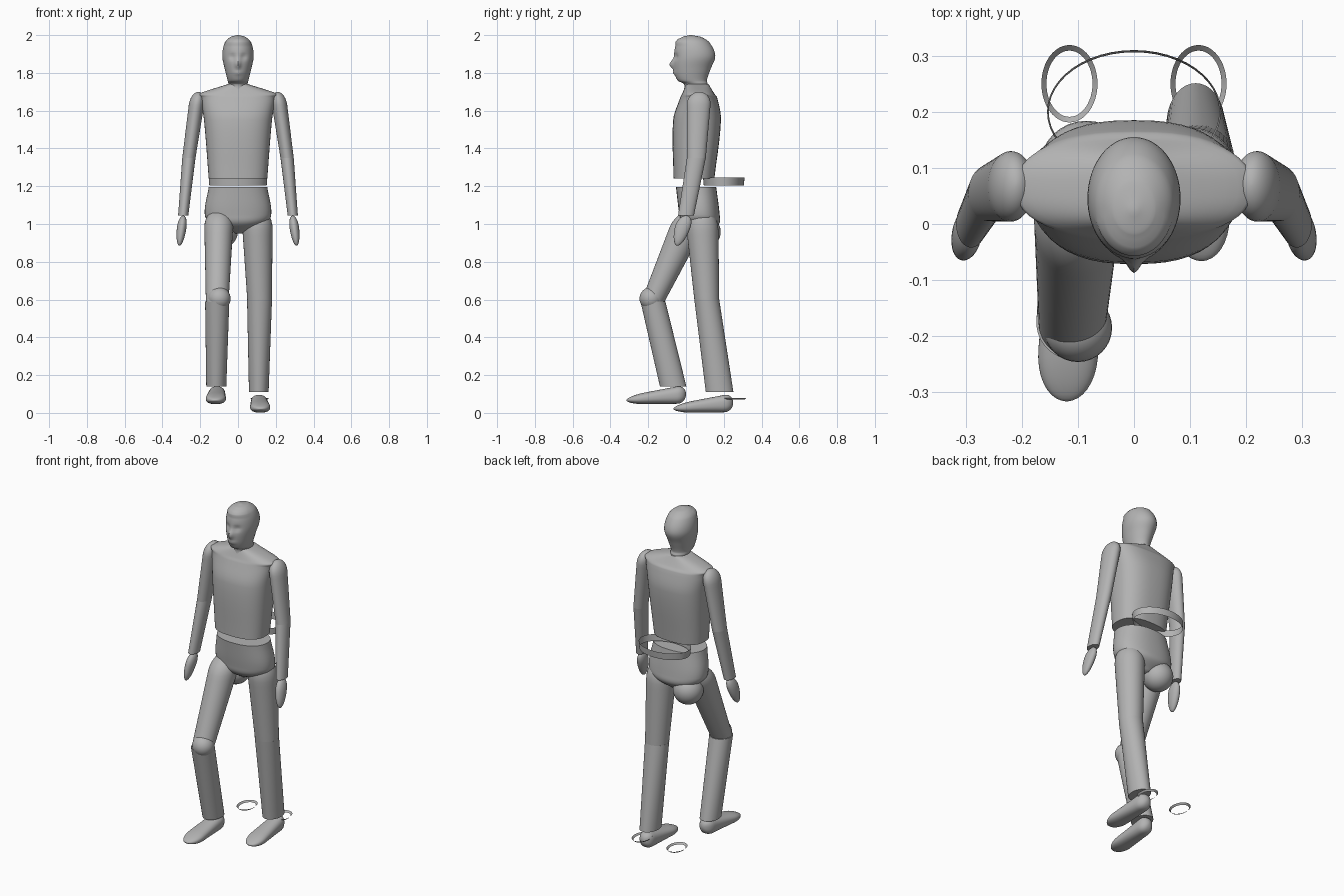
import bpy, bmesh, math
from mathutils import Vector

cube = bpy.data.objects.get("Cube")
if cube:
    bpy.data.objects.remove(cube, do_unlink=True)

grey = bpy.data.materials.new("plain_grey")
grey.use_nodes = True
colour = (.45, .45, .45, 1)
grey.diffuse_color = colour
grey.node_tree.nodes["Principled BSDF"].inputs["Base Color"].default_value = colour

X_AXIS, Y_AXIS, Z_AXIS = Vector((1, 0, 0)), Vector((0, 1, 0)), Vector((0, 0, 1))


def finish(name, bm):
    """Turn a bmesh into a smooth-shaded object with the grey material."""
    bmesh.ops.recalc_face_normals(bm, faces=bm.faces)
    mesh = bpy.data.meshes.new(name)
    bm.to_mesh(mesh)
    bm.free()
    mesh.materials.append(grey)
    obj = bpy.data.objects.new(name, mesh)
    bpy.context.collection.objects.link(obj)
    bpy.ops.object.select_all(action='DESELECT')
    obj.select_set(True)
    bpy.context.view_layer.objects.active = obj
    bpy.ops.object.shade_smooth_by_angle(angle=math.radians(50))


def skin(name, sections, power=2, up=Y_AXIS, sides=48, caps=True, shape=None):
    """Join superellipse sections, each a (centre, half width, half depth)."""
    bm = bmesh.new()
    rings = []
    for centre, width, depth in sections:
        ring = []
        for i in range(sides):
            angle = math.tau * i / sides
            c, s = math.cos(angle), math.sin(angle)
            across = width * math.copysign(abs(c) ** (2 / power), c)
            along = depth * math.copysign(abs(s) ** (2 / power), s)
            co = centre + X_AXIS * across + up * along
            ring.append(bm.verts.new(shape(co) if shape else co))
        rings.append(ring)
    for low, high in zip(rings, rings[1:]):
        for i in range(sides):
            j = (i + 1) % sides
            bm.faces.new((low[i], low[j], high[j], high[i]))
    if caps:
        bm.faces.new(rings[0])
        bm.faces.new(rings[-1])
    finish(name, bm)


def contour(rows, steps=6):
    """Smooth sections through rows of (z, half width, front y, back y)."""
    rows = [Vector(row) for row in rows]
    last = len(rows) - 1

    def slope(i):
        before, after = rows[max(i - 1, 0)], rows[min(i + 1, last)]
        return (after - before) / (after[0] - before[0])

    points = [rows[0]]
    for i in range(last):
        a, b = rows[i], rows[i + 1]
        gap = b[0] - a[0]
        for k in range(1, steps + 1):
            t = k / steps
            ease, hump = t * t * (3 - 2 * t), t * (1 - t) * gap
            points.append(a.lerp(b, ease) + slope(i) * hump * (1 - t)
                          - slope(i + 1) * hump * t)
    return [(Vector((0, (front + back) / 2, z)), width, (back - front) / 2)
            for z, width, front, back in points]


def limb(name, start, end, size, end_size, round_start=0, round_end=0, steps=24, **options):
    """Tapered limb; the rounded ends are given as fractions of its length."""
    start, end = Vector(start), Vector(end)
    size, end_size = Vector(size), Vector(end_size)

    def dome(t, reach):
        return math.sqrt(max(1 - (1 - t / reach) ** 2, .002)) if t < reach else 1

    sections = []
    for i in range(steps + 1):
        t = (1 - math.cos(math.pi * i / steps)) / 2
        scale = dome(t, round_start) * dome(1 - t, round_end)
        width, depth = size.lerp(end_size, t) * scale
        sections.append((start.lerp(end, t), width, depth))
    skin(name, sections, **options)


def ball(name, centre, radius):
    bm = bmesh.new()
    bmesh.ops.create_uvsphere(bm, u_segments=32, v_segments=16, radius=radius)
    bmesh.ops.translate(bm, verts=bm.verts, vec=centre)
    finish(name, bm)


def face(co):
    """Press nose, lips, eye sockets and fringe into the front of the head."""
    def bump(height, width, tall, offset=0):
        return math.exp(-((abs(co.x) - offset) / width) ** 2
                        - ((co.z - height) / tall) ** 2)

    if co.y < .02:
        co.y -= .022 * bump(1.845, .013, .022) + .008 * bump(1.8, .025, .01)
        co.y += .012 * bump(1.885, .018, .014, offset=.03)
        if 1.95 < co.z < 1.985:
            co.y -= .007
    return co


# Head with neck
skin("head", contour([
    (1.68, .04, -.02, .1), (1.74, .05, -.01, .115), (1.76, .055, -.045, .11),
    (1.82, .07, -.064, .13), (1.89, .083, -.064, .155), (1.96, .07, -.05, .125),
    (1.99, .04, -.02, .08), (2, .005, .02, .03)]), sides=64, shape=face)

# Torso up to the collar
skin("torso", contour([
    (1.24, .155, -.066, .15), (1.55, .18, -.068, .185), (1.67, .2, -.03, .165),
    (1.69, .205, -.02, .15), (1.74, .055, 0, .12)]), power=2.5)

# Hips down to the crotch
skin("hips", contour([
    (1.195, .155, -.053, .16), (1.05, .176, -.035, .178),
    (1, .14, -.02, .175), (.95, .02, .05, .12)]), power=2.3)

# Loose belt behind the waist
limb("belt", (0, .2, 1.205), (0, .2, 1.245), (.152, .106), (.155, .11), steps=1, caps=False)

for side, word in ((-1, "right"), (1, "left")):
    # Arms and mitten hands
    shoulder, elbow = (side * .21, .07, 1.7), (side * .26, .055, 1.35)
    wrist, fingertip = (side * .29, 0, 1.045), (side * .31, -.045, .885)
    limb(word + "_upper_arm", shoulder, elbow, (.042, .066), (.035, .05), round_start=.2)
    limb(word + "_forearm", elbow, wrist, (.035, .05), (.027, .042))
    limb(word + "_hand", wrist, fingertip, (.026, .045), (.024, .036),
         round_start=.4, round_end=.6)

    # Feet: the right one is a step ahead and slightly raised
    step = Vector((0, -.25, .045)) if side < 0 else Vector()
    heel, toe = Vector((side * .11, .25, .054)), Vector((side * .12, -.066, .022))
    limb(word + "_foot", heel + step, toe + step, (.042, .05), (.058, .022),
         round_start=.15, round_end=.3, power=2.4, up=Z_AXIS)

    # Loose ankle rings
    limb(word + "_ankle_ring", (side * .115, .25, .07), (side * .115, .25, .08),
         (.041, .059), (.05, .069), steps=1, caps=False)

# Right leg, stepping forward
knee, ankle = (-.11, -.175, .59), (-.115, -.068, .14)
limb("right_thigh", (-.1, .05, 1.08), knee, (.08, .1), (.06, .062), round_start=.2)
limb("right_shin", knee, ankle, (.064, .066), (.053, .07))
ball("right_knee", (-.1, -.185, .605), .061)
ball("right_buttock", (-.085, .1, .958), .084)

# Left leg, standing
knee, ankle = (.114, .11, .6), (.11, .178, .11)
limb("left_thigh", (.1, .08, 1.09), knee, (.085, .09), (.065, .066), round_start=.25)
limb("left_shin", knee, ankle, (.066, .066), (.052, .073))
